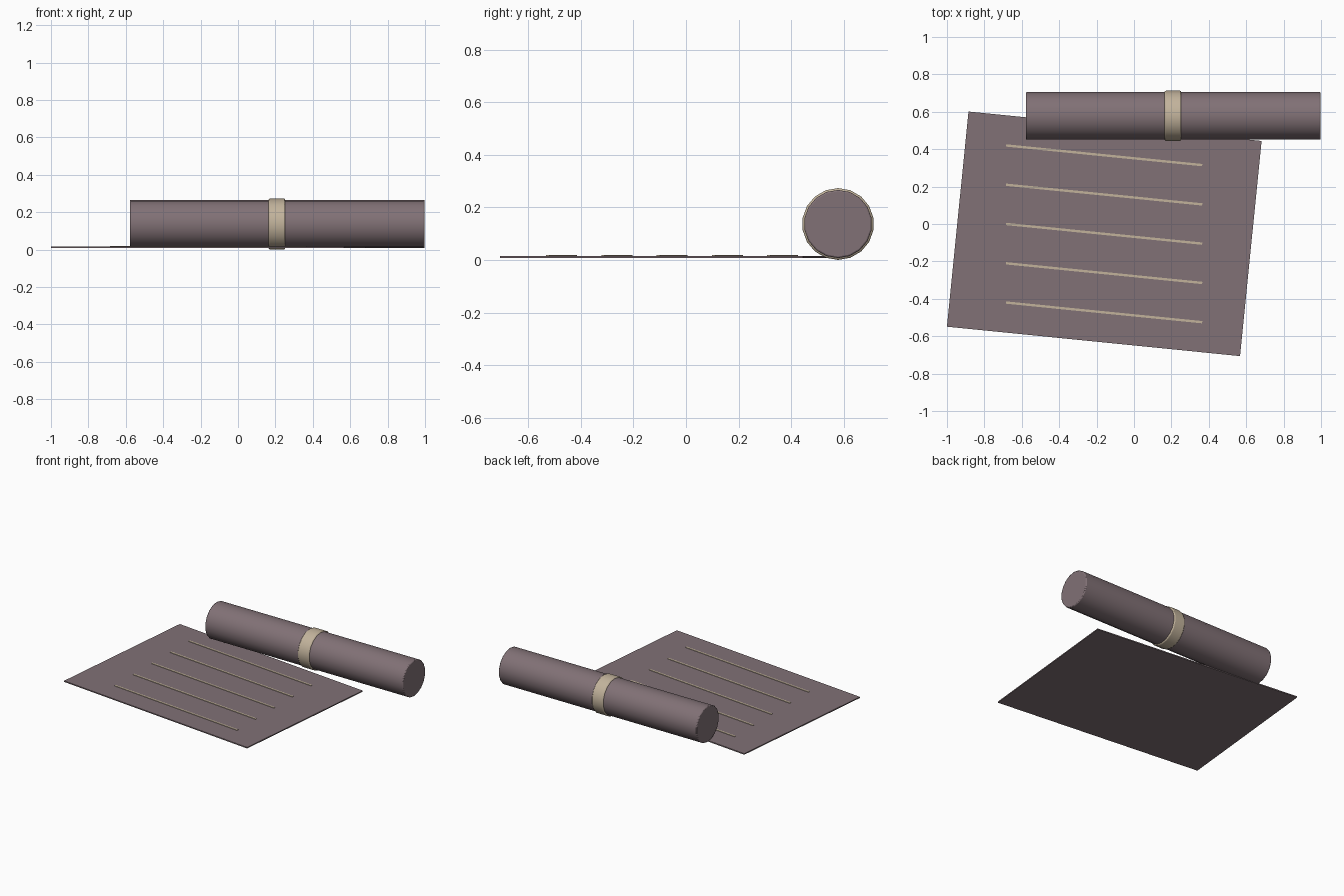
import bpy, math

if "Cube" in bpy.data.objects:
    bpy.data.objects.remove(bpy.data.objects["Cube"])

def material(name, rgb):
    m = bpy.data.materials.new(name)
    m.diffuse_color = (*rgb, 1)
    m.use_nodes = True
    m.node_tree.nodes["Principled BSDF"].inputs["Base Color"].default_value = m.diffuse_color
    return m

MAUVE = material("mauve_paper", (0.22, 0.165, 0.18))
BEIGE = material("beige_band", (0.54, 0.45, 0.33))
YAW = -0.1          # sheet is turned slightly on the ground

def finish(name, mat):
    ob = bpy.context.object
    ob.name = name
    ob.data.materials.append(mat)
    bpy.ops.object.transform_apply(location=False, rotation=False, scale=True)
    return ob

def slab(name, mat, loc, size):
    bpy.ops.mesh.primitive_cube_add(size=1, location=loc, rotation=(0, 0, YAW))
    bpy.context.object.scale = size
    return finish(name, mat)

def tube(name, mat, x0, x1, radius, bevel, segments):
    # 18-sided cylinder along x, a vertex at top and bottom, softened rims
    bpy.ops.mesh.primitive_cylinder_add(
        vertices=18, radius=radius, depth=x1 - x0,
        location=((x0 + x1) / 2, 0.578, 0.137), rotation=(0, math.pi / 2, 0))
    ob = finish(name, mat)
    bpy.ops.object.transform_apply(location=False, rotation=True, scale=False)
    # turn so that a corner points straight up
    zmax = max(v.co.z for v in ob.data.vertices)
    if zmax < radius * 0.999:
        ob.rotation_euler.x = math.pi / 18
    b = ob.modifiers.new("rim_bevel", "BEVEL")
    b.width = bevel
    b.segments = segments
    b.limit_method = "ANGLE"
    b.angle_limit = math.radians(40)
    bpy.ops.object.shade_smooth_by_angle(angle=math.radians(35))
    return ob

# flat sheet with raised writing lines
slab("sheet", MAUVE, (-0.159, -0.0525, 0.012), (1.575, 1.156, 0.008))
for i in range(5):
    slab(f"line_{i + 1}", BEIGE, (-0.16, 0.3675 - 0.21 * i, 0.017),
         (1.055, 0.0125, 0.005))

# rolled scroll and the band around it
tube("scroll_roll", MAUVE, -0.578, 0.998, 0.1295, 0.006, 2)
tube("scroll_band", BEIGE, 0.163, 0.253, 0.1365, 0.008, 2)
